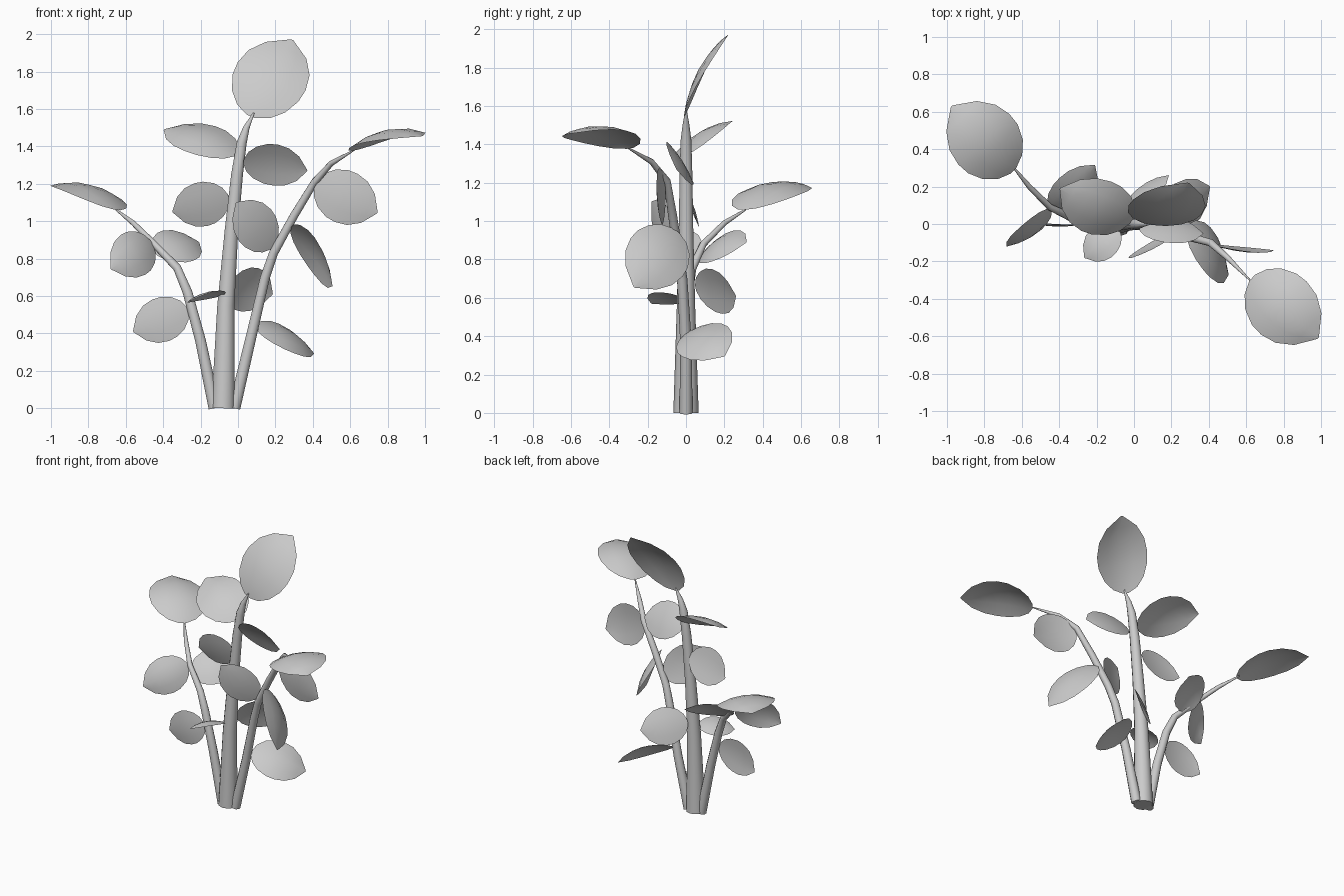
import bpy
import math
from mathutils import Vector

if "Cube" in bpy.data.objects:
    bpy.data.objects.remove(bpy.data.objects["Cube"])


def stem(name, pts):
    """Tapered tube through (x, y, z, radius) points."""
    cu = bpy.data.curves.new(name, 'CURVE')
    cu.dimensions = '3D'
    cu.bevel_depth = 1.0
    cu.bevel_resolution = 3
    cu.use_fill_caps = True
    sp = cu.splines.new('POLY')
    sp.points.add(len(pts) - 1)
    for p, (x, y, z, r) in zip(sp.points, pts):
        p.co = (x, y, z, 1)
        p.radius = r
    ob = bpy.data.objects.new(name, cu)
    bpy.context.collection.objects.link(ob)
    bpy.ops.object.select_all(action='DESELECT')
    bpy.context.view_layer.objects.active = ob
    ob.select_set(True)
    bpy.ops.object.convert(target='MESH')
    bpy.ops.object.shade_smooth_by_angle(angle=math.radians(60))


# Leaf outline: (fraction of length, half width fraction)
OUTLINE = [(0, .12), (.06, .48), (.18, .78), (.35, .97), (.5, 1), (.68, .9), (.85, .6), (1, .03)]


def leaf(name, base, tip, up, width=.4, dome=.12):
    """Domed leaf blade from base to tip, facing up."""
    base, tip, up = Vector(base), Vector(tip), Vector(up)
    d = tip - base
    size = d.length
    n = (up - d * (up.dot(d) / d.dot(d))).normalized()
    side = n.cross(d).normalized()
    cols = (-1, -.5, 0, .5, 1)
    verts, faces = [], []
    for t, w in OUTLINE:
        for c in cols:
            lift = dome * size * (4 * t * (1 - t)) * (1 - .6 * c * c)
            verts.append(base + d * t + side * (c * w * width * size) + n * lift)
    k = len(cols)
    for i in range(len(OUTLINE) - 1):
        for j in range(k - 1):
            a = i * k + j
            faces.append((a, a + 1, a + k + 1, a + k))
    me = bpy.data.meshes.new(name)
    me.from_pydata(verts, [], faces)
    me.shade_smooth()
    bpy.context.collection.objects.link(bpy.data.objects.new(name, me))


# Stems
stem("center_stem", [(-.08, 0, 0, .066), (-.065, 0, .55, .048), (-.035, 0, .95, .038),
                     (-.005, 0, 1.25, .033), (.02, 0, 1.42, .028), (.045, 0, 1.5, .018),
                     (.085, 0, 1.58, .004)])
stem("left_stem", [(-.125, 0, 0, .034), (-.2, 0, .36, .03), (-.27, .01, .62, .027),
                   (-.325, .03, .75, .023), (-.45, .09, .88, .018), (-.56, .2, .99, .014),
                   (-.65, .31, 1.06, .005)])
stem("right_stem", [(-.02, 0, 0, .034), (.065, 0, .36, .03), (.145, -.02, .7, .027),
                    (.19, -.04, .83, .025), (.3, -.07, 1.03, .023), (.41, -.1, 1.21, .02),
                    (.5, -.18, 1.31, .015), (.62, -.3, 1.38, .004)])

# Tip leaves
leaf("center_tip_leaf", (.07, 0, 1.56), (.29, .22, 1.97), (0, -.88, .48), .39, .1)
leaf("right_tip_leaf", (.63, -.29, 1.38), (.985, -.61, 1.455), (-.2, 0, 1), .39, .15)
leaf("left_tip_leaf", (-.645, .285, 1.06), (-.975, .63, 1.185), (.2, -.1, 1), .39, .15)

# Center stem leaves
leaf("center_leaf_low_front", (-.08, -.03, .605), (-.265, -.18, .57), (-.18, .23, 1))
leaf("center_leaf_low_back", (-.05, .05, .65), (.185, .26, .61), (-.55, .65, .35), dome=.07)
leaf("center_leaf_mid", (-.05, .02, 1.13), (-.35, .05, 1.05), (0, -.95, -.3), dome=.05)
leaf("center_leaf_high_right", (.03, -.03, 1.32), (.37, -.05, 1.27), (0, .84, .54), .38, .07)
leaf("center_leaf_high_left", (-.01, .02, 1.355), (-.395, .19, 1.49), (.07, -.45, .8), .38, .12)

# Left stem leaves
leaf("left_leaf_low", (-.27, 0, .53), (-.56, .01, .41), (0, -1, 0), .38, .06)
leaf("left_leaf_outer", (-.46, .08, .885), (-.68, -.12, .745), (.5, -.75, .3), .38)
leaf("left_leaf_back", (-.44, .08, .825), (-.21, .315, .89), (.4, -.5, .75), .38)

# Right stem leaves
leaf("right_leaf_low", (.1, .01, .42), (.405, .2, .295), (.53, -.33, .77), .39)
leaf("right_leaf_inner", (.185, -.05, .86), (-.01, -.18, 1.1), (.45, -.87, -.15), .37, .05)
leaf("right_leaf_outer", (.28, -.05, .95), (.505, -.27, .655), (.8, .3, .4), .39)
leaf("right_leaf_high", (.415, -.11, 1.205), (.745, -.14, 1.045), (-.1, -1, -.08), .39, .06)
